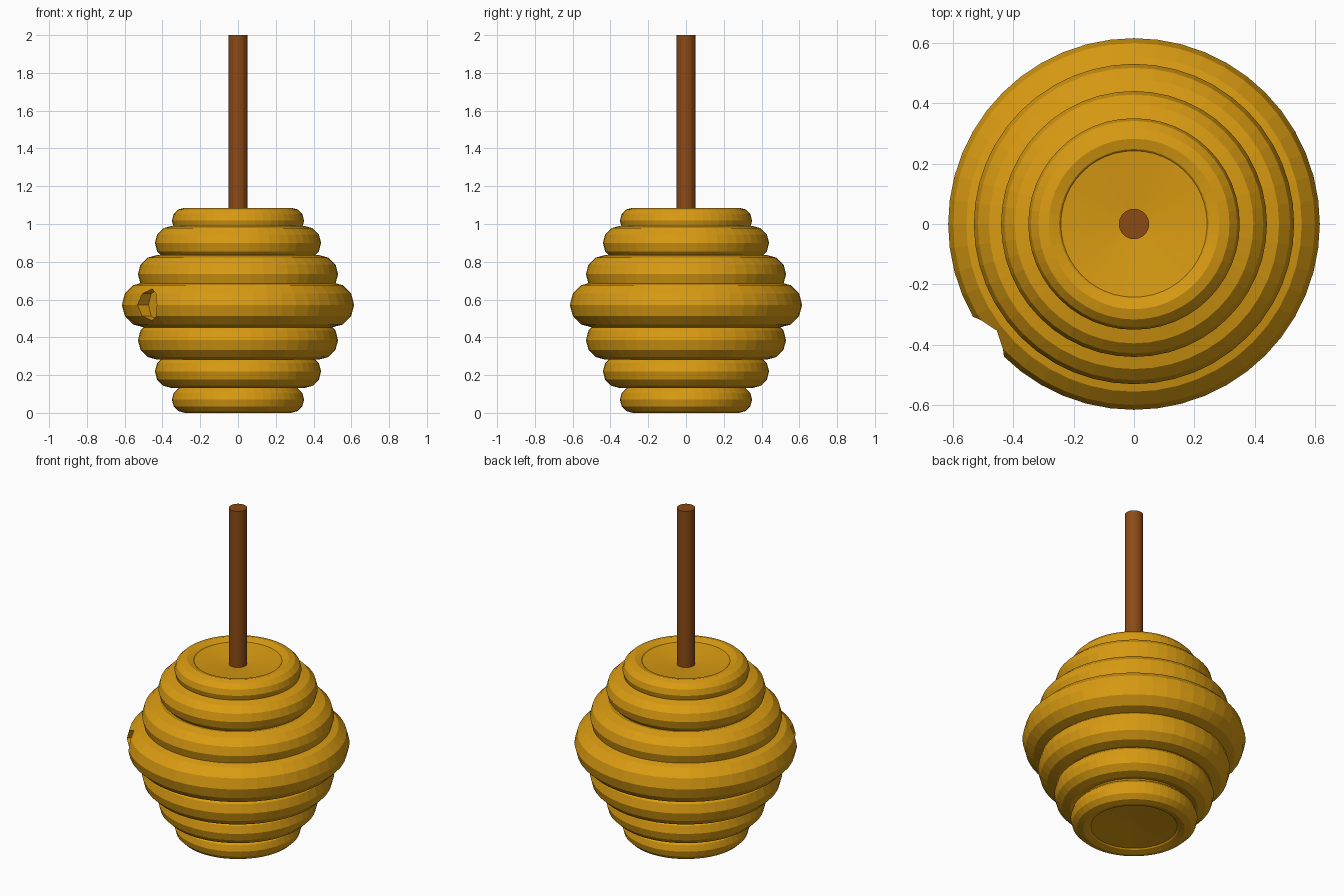
import bpy, bmesh, math
from mathutils import Matrix, Vector

if "Cube" in bpy.data.objects:
    bpy.data.objects.remove(bpy.data.objects["Cube"])


def material(name, rgb):
    m = bpy.data.materials.new(name)
    m.diffuse_color = (*rgb, 1)
    m.use_nodes = True
    m.node_tree.nodes["Principled BSDF"].inputs["Base Color"].default_value = m.diffuse_color
    return m


honey = material("honey", (0.70, 0.33, 0.006))
wood = material("wood", (0.26, 0.07, 0.007))


def lathe(name, profile, mat, sides=48, closed=False):
    """Spin an (r, z) profile around the z axis."""
    bm = bmesh.new()
    vs = [bm.verts.new((r, 0, z)) for r, z in profile]
    edges = [bm.edges.new(p) for p in zip(vs, vs[1:])]
    if closed:
        edges.append(bm.edges.new((vs[-1], vs[0])))
    bmesh.ops.spin(bm, geom=vs + edges, cent=(0, 0, 0), axis=(0, 0, 1),
                   angle=2 * math.pi, steps=sides, use_merge=True)
    bmesh.ops.remove_doubles(bm, verts=bm.verts, dist=1e-5)
    bmesh.ops.recalc_face_normals(bm, faces=bm.faces)
    me = bpy.data.meshes.new(name)
    bm.to_mesh(me)
    bm.free()
    ob = bpy.data.objects.new(name, me)
    bpy.context.collection.objects.link(ob)
    me.materials.append(mat)
    return ob


def ring(name, outer, z, tube):
    """Twelve-sided coil with the given outer radius."""
    pts = [(outer - tube + tube * math.cos(i * math.pi / 6),
            z + tube * math.sin(i * math.pi / 6)) for i in range(12)]
    return lathe(name, pts, honey, closed=True)


# stacked coils, bottom to top: outer radius, height, tube radius
coils = [(0.35, 0.07, 0.07), (0.44, 0.22, 0.088), (0.53, 0.385, 0.103),
         (0.615, 0.572, 0.12), (0.53, 0.735, 0.1), (0.44, 0.9, 0.09),
         (0.35, 1.018, 0.068)]
rings = [ring(f"coil_{i + 1}", *c) for i, c in enumerate(coils)]

# inner core closing the hive with a shallow dish at each end
lathe("core", [(0, 0.035), (0.25, 0.015), (0.28, 0.07), (0.4, 0.385), (0.45, 0.57),
               (0.4, 0.735), (0.28, 1.02), (0.25, 1.072), (0, 1.045)], honey)

# entrance hole sunk into the widest coil at the front left
direction = Vector((-0.79, -0.613, 0)).normalized()
bpy.ops.mesh.primitive_cylinder_add(
    vertices=8, radius=0.084, depth=0.2,
    location=direction * 0.635 + Vector((0, 0, 0.572)),
    rotation=direction.to_track_quat('Z', 'Y').to_euler())
cutter = bpy.context.object
cutter.name = "entrance_cutter"
cutter.data.materials.append(honey)
cutter.hide_render = True
mod = rings[3].modifiers.new("entrance", 'BOOLEAN')
mod.operation = 'DIFFERENCE'
mod.solver = 'EXACT'
mod.object = cutter
bpy.context.view_layer.objects.active = rings[3]
bpy.ops.object.modifier_apply(modifier="entrance")
bpy.data.objects.remove(cutter)

# hanging pole
lathe("pole", [(0, 1.0), (0.05, 1.0), (0.05, 2.0), (0, 2.0)], wood, sides=32)
